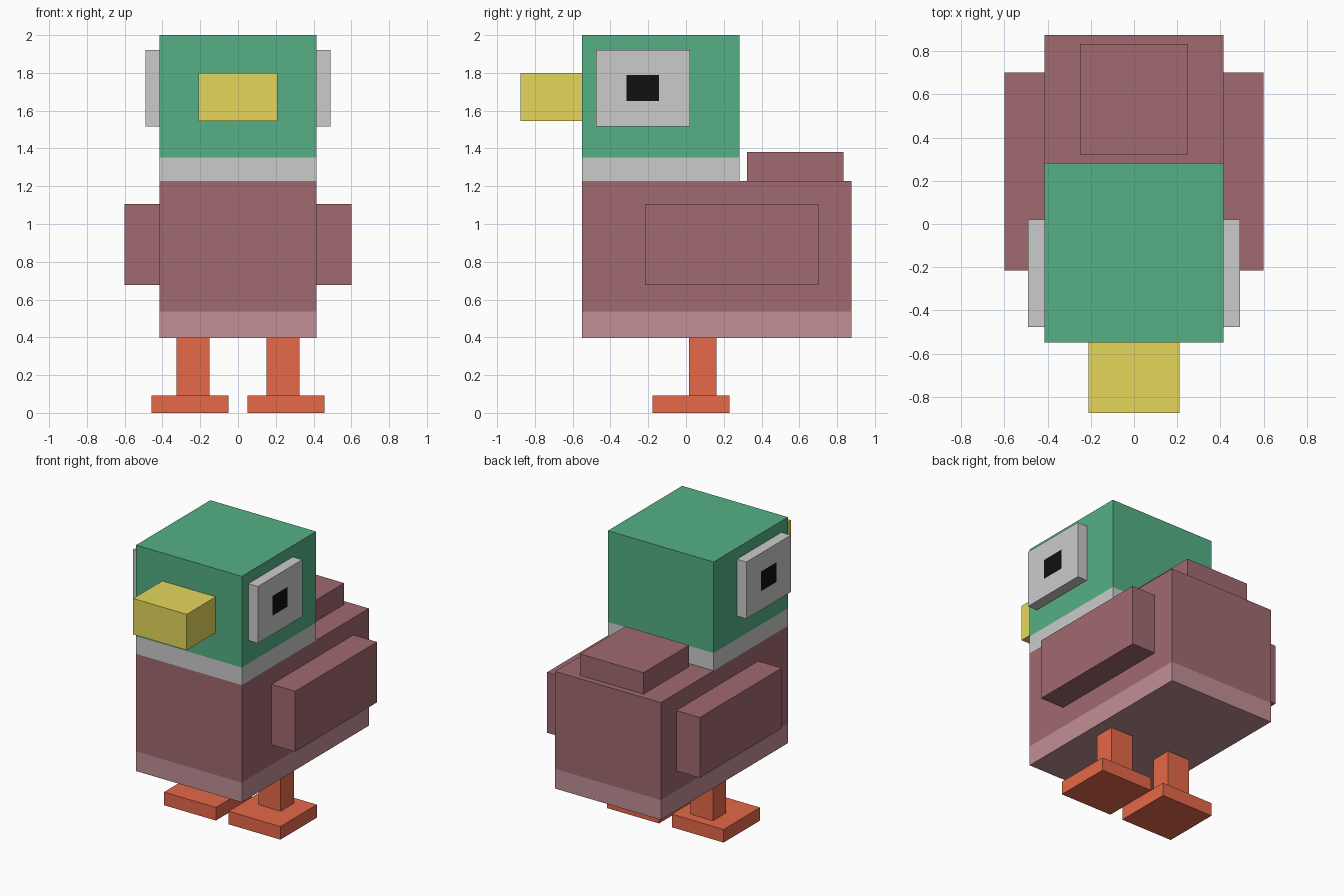
import bpy, bmesh

if "Cube" in bpy.data.objects:
    bpy.data.objects.remove(bpy.data.objects["Cube"])


def material(name, rgb):
    m = bpy.data.materials.new(name)
    m.diffuse_color = (*rgb, 1)
    m.use_nodes = True
    m.node_tree.nodes["Principled BSDF"].inputs["Base Color"].default_value = m.diffuse_color
    return m


BROWN = material("brown", (0.355, 0.144, 0.163))
BELLY = material("belly", (0.531, 0.274, 0.301))
GREY = material("grey", (0.8, 0.8, 0.8))
GREEN = material("green", (0.089, 0.434, 0.233))
YELLOW = material("yellow", (0.787, 0.684, 0.107))
ORANGE = material("orange", (0.787, 0.140, 0.068))
BLACK = material("black", (0.005, 0.005, 0.005))


def extrude(name, profile, x0, x1, mats, cuts=(), pick=None):
    """Extrude a (y, z) profile along x, cut it at (axis, value), colour faces by centre."""
    bm = bmesh.new()
    face = bm.faces.new([bm.verts.new((x0, y, z)) for y, z in profile])
    ext = bmesh.ops.extrude_face_region(bm, geom=[face], use_keep_orig=True)["geom"]
    moved = [v for v in ext if isinstance(v, bmesh.types.BMVert)]
    bmesh.ops.translate(bm, verts=moved, vec=(x1 - x0, 0, 0))
    for axis, value in cuts:
        unit = [float(i == axis) for i in range(3)]
        bmesh.ops.bisect_plane(bm, geom=bm.verts[:] + bm.edges[:] + bm.faces[:],
                               plane_co=[value * u for u in unit], plane_no=unit)
    bmesh.ops.recalc_face_normals(bm, faces=bm.faces[:])
    if pick:
        for f in bm.faces:
            f.material_index = pick(f.calc_center_median())
    me = bpy.data.meshes.new(name)
    bm.to_mesh(me)
    bm.free()
    for m in mats:
        me.materials.append(m)
    ob = bpy.data.objects.new(name, me)
    bpy.context.collection.objects.link(ob)
    return ob


def box(name, x, y, z, mats, **kw):
    profile = [(y[0], z[0]), (y[1], z[0]), (y[1], z[1]), (y[0], z[1])]
    return extrude(name, profile, x[0], x[1], mats, **kw)


# Body and head: one L-shaped block with colour bands
BOTTOM, BELLY_TOP, BODY_TOP, COLLAR_TOP = 0.396, 0.536, 1.228, 1.353


def band(c):
    return sum(c.z > h for h in (BELLY_TOP, BODY_TOP + 0.001, COLLAR_TOP))


extrude("body_and_head",
        [(-0.55, BOTTOM), (0.875, BOTTOM), (0.875, BODY_TOP),
         (0.283, BODY_TOP), (0.283, 2), (-0.55, 2)],
        -0.415, 0.415, [BELLY, BROWN, GREY, GREEN],
        cuts=[(2, BELLY_TOP), (2, BODY_TOP), (2, COLLAR_TOP)], pick=band)

# Beak and tail
box("beak", (-0.21, 0.21), (-0.875, -0.55), (1.545, 1.8), [YELLOW])
box("tail", (-0.25, 0.25), (0.322, 0.833), (BODY_TOP, 1.38), [BROWN])


# Pupil: the flush centre patch on the outer face of the eye
def pupil(c):
    return int(abs(c.x) > 0.489 and -0.315 < c.y < -0.143 and 1.65 < c.z < 1.79)


# Paired parts
for side, s in (("left", -1), ("right", 1)):
    box(f"{side}_eye", (s * 0.415, s * 0.49), (-0.477, 0.022), (1.517, 1.92), [GREY, BLACK],
        cuts=[(1, -0.315), (1, -0.143), (2, 1.65), (2, 1.79)], pick=pupil)
    box(f"{side}_wing", (s * 0.415, s * 0.6), (-0.216, 0.702), (0.677, 1.106), [BROWN])
    box(f"{side}_leg", (s * 0.15, s * 0.325), (0.015, 0.162), (0.093, BOTTOM), [ORANGE])
    box(f"{side}_foot", (s * 0.05, s * 0.457), (-0.177, 0.231), (0, 0.093), [ORANGE])
